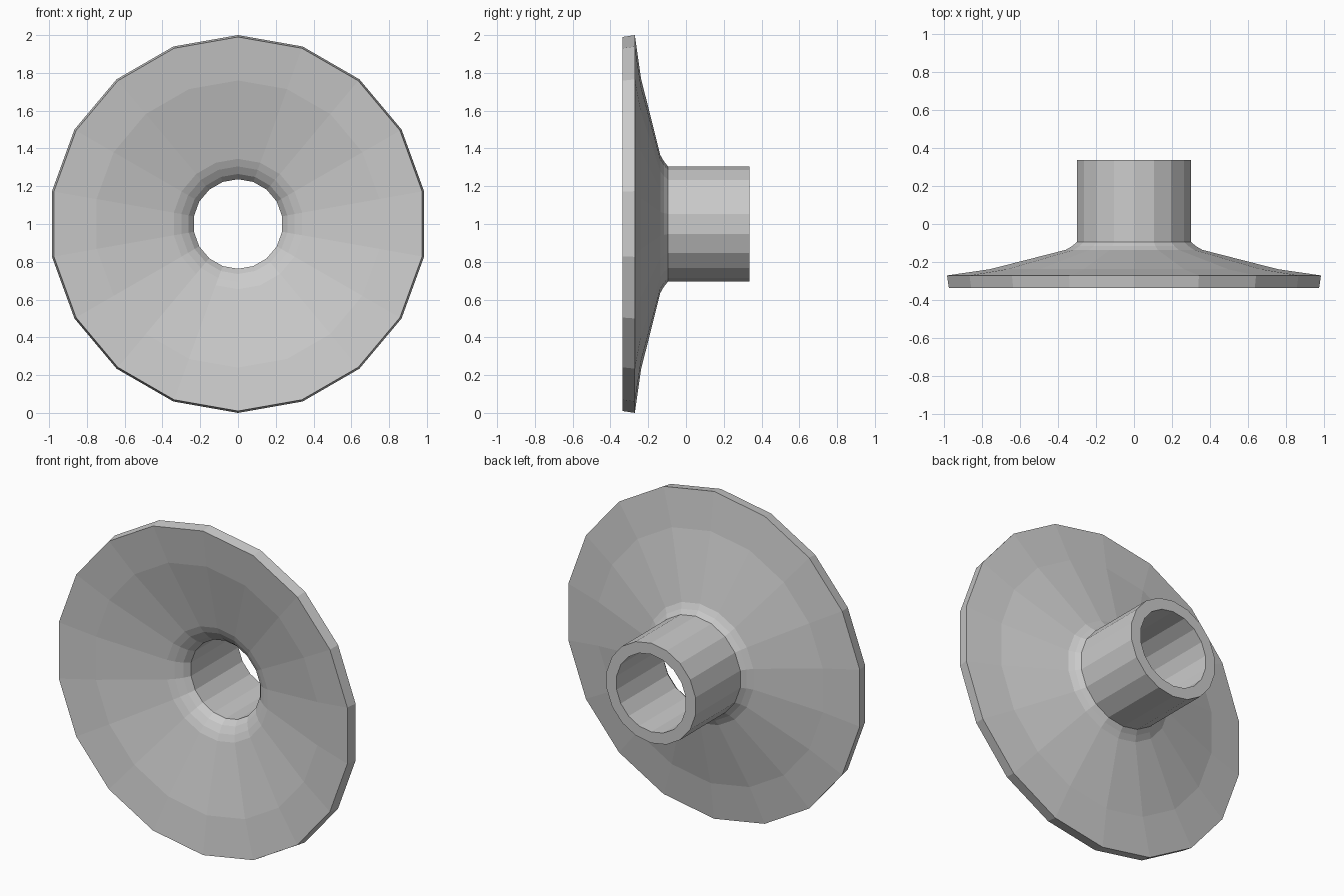
import bpy, bmesh
from math import tau
from mathutils import Vector

if "Cube" in bpy.data.objects:
    bpy.data.objects.remove(bpy.data.objects["Cube"])

SIDES = 18
CENTRE = Vector((0, 0, 1))

# Closed cross-section as (radius, y): outside of collar and flare, rim, then inside
PROFILE = [
    (0.305, 0.337), (0.305, -0.095), (0.332, -0.117), (0.365, -0.136),
    (0.77, -0.238), (1.0, -0.271), (0.99, -0.337),
    (0.76, -0.303), (0.345, -0.20), (0.305, -0.182), (0.265, -0.155),
    (0.237, -0.12), (0.237, 0.337),
]

# Flared collar: the section revolved around the y axis
bm = bmesh.new()
verts = [bm.verts.new((0, y, 1 + r)) for r, y in PROFILE]
edges = [bm.edges.new((a, b)) for a, b in zip(verts, verts[1:] + verts[:1])]
bmesh.ops.spin(bm, geom=verts + edges, cent=CENTRE, axis=(0, 1, 0),
               angle=tau, steps=SIDES, use_merge=False, use_duplicate=False)
bmesh.ops.remove_doubles(bm, verts=bm.verts, dist=0.0005)
bmesh.ops.recalc_face_normals(bm, faces=bm.faces)

mesh = bpy.data.meshes.new("flared_collar")
bm.to_mesh(mesh)
bm.free()
bpy.context.collection.objects.link(bpy.data.objects.new("flared_collar", mesh))
